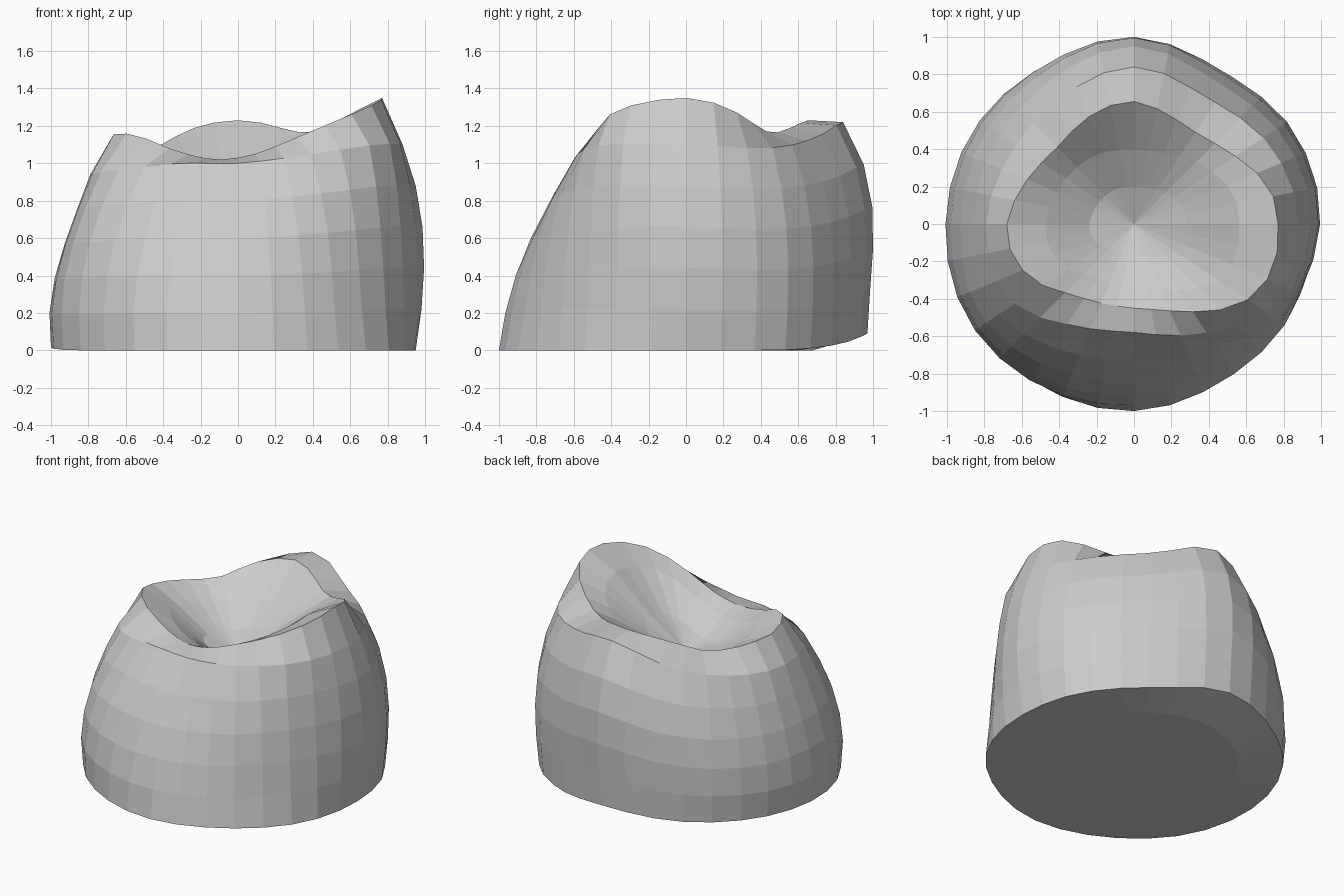
import bpy, bmesh
from math import sin, cos, tau

if "Cube" in bpy.data.objects:
    bpy.data.objects.remove(bpy.data.objects["Cube"])

SIDES = 32


def around(table, a):
    """Smooth periodic lookup of a table spread evenly over a full turn."""
    n = len(table)
    u = a / tau * n
    i = int(u)
    t = u - i
    p0, p1, p2, p3 = (table[(i + k) % n] for k in (-1, 0, 1, 2))
    return p1 + 0.5 * t * (p2 - p0 + t * (2*p0 - 5*p1 + 4*p2 - p3 + t * (3*(p1 - p2) + p3 - p0)))


def cubic(points, t):
    """Curve through the radii at heights 0, 0.4, 0.8 and 1."""
    knots = (0, 0.4, 0.8, 1)
    total = 0
    for i, k in enumerate(knots):
        w = points[i]
        for j, m in enumerate(knots):
            if j != i:
                w *= (t - m) / (k - m)
        total += w
    return total


# Radii every 30 degrees from +x, counter-clockwise
BASE = (.95, .96, .93, .97, .96, .98, 1.0, 1.01, 1.0, 1.0, .965, .97)
LOWER = (.995, .988, .945, 1.0, .975, .98, .98, 1.005, .965, .91, .90, .94)
UPPER = (.95, .925, .88, .95, .89, .86, .86, .88, .78, .72, .79, .90)
SHOULDER = (.88, .84, .78, .84, .78, .76, .79, .78, .63, .58, .68, .86)
SHOULDER_Z = (1.10, 1.08, 1.13, 1.22, 1.06, .97, .94, .96, 1.00, 1.00, 1.04, 1.10)
BASE_Z = (0, 0, .03, .09, .05, .03, .015, 0, 0, 0, 0, 0)
# Rim every 15 degrees
RIM = (.77, .75, .67, .61, .59, .62, .655, .64, .605, .58, .60, .64,
       .68, .67, .61, .52, .47, .45, .45, .475, .54, .65, .75, .78)
RIM_Z = (1.35, 1.31, 1.23, 1.17, 1.17, 1.21, 1.23, 1.21, 1.16, 1.10, 1.09, 1.11,
         1.13, 1.16, 1.145, 1.08, 1.04, 1.02, 1.03, 1.06, 1.12, 1.20, 1.28, 1.33)
# Bowl steps every 45 degrees: radius relative to rim, heights relative to depth
BOWL_R = (.73, .77, .61, .74, .70, .73, .75, .75)
BOWL_MID = (.80, .78, .52, .60, .68, .72, .76, .80)
BOWL_LOW = (.36, .36, .22, .20, .20, .18, .24, .32)
BOWL_FLOOR = 0.82

bm = bmesh.new()


def add_ring(fn):
    ring = []
    for i in range(SIDES):
        a = tau * i / SIDES
        r, z = fn(a)
        ring.append(bm.verts.new((r * cos(a), r * sin(a), z)))
    return ring


def side(t):
    def fn(a):
        z0 = max(0, around(BASE_Z, a))
        r = cubic([around(x, a) for x in (BASE, LOWER, UPPER, SHOULDER)], t)
        return r, z0 + (around(SHOULDER_Z, a) - z0) * t
    return fn


def bowl(fr, heights):
    def fn(a):
        r = around(RIM, a) * around(BOWL_R, a) * fr
        return r, BOWL_FLOOR + (around(RIM_Z, a) - BOWL_FLOOR) * around(heights, a)
    return fn


# Underside, tapering wall, shoulder, rim and bowl
rings = [add_ring(lambda a: (around(BASE, a) * .7, 0))]
rings += [add_ring(side(t)) for t in (0, .2, .4, .6, .8, 1)]
rings.append(add_ring(lambda a: (around(RIM, a), around(RIM_Z, a))))
rings += [add_ring(bowl(1, BOWL_MID)), add_ring(bowl(.5, BOWL_LOW))]

for lo, hi in zip(rings, rings[1:]):
    for i in range(SIDES):
        j = (i + 1) % SIDES
        bm.faces.new((lo[i], lo[j], hi[j], hi[i]))
bm.faces.new(rings[0][::-1])
centre = bm.verts.new((0, 0, BOWL_FLOOR))
for i in range(SIDES):
    bm.faces.new((rings[-1][i], rings[-1][(i + 1) % SIDES], centre))
bmesh.ops.recalc_face_normals(bm, faces=bm.faces)

mesh = bpy.data.meshes.new("hollow_topped_mound")
bm.to_mesh(mesh)
bm.free()
obj = bpy.data.objects.new("hollow_topped_mound", mesh)
bpy.context.collection.objects.link(obj)
